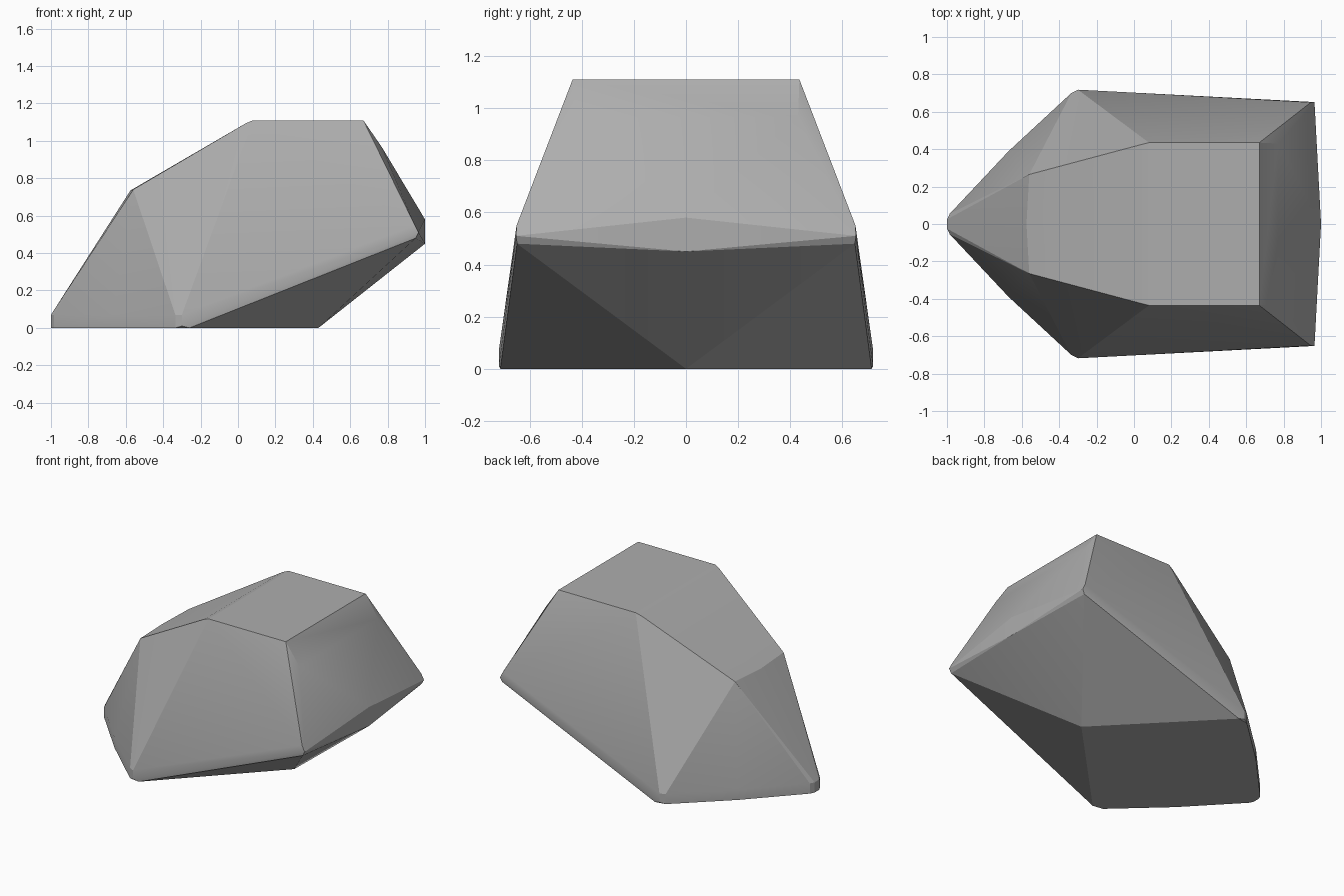
import bpy, bmesh, math

if "Cube" in bpy.data.objects:
    bpy.data.objects.remove(bpy.data.objects["Cube"])

# Corner points of one half of the rock (y >= 0), mirrored below
HALF = [
    # pointed end and foot rim
    (-1.0, 0.025, 0.0), (-1.0, 0.025, 0.07), (-0.985, 0.055, 0.0), (-0.985, 0.055, 0.07),
    (-0.67, 0.39, 0.0), (-0.67, 0.39, 0.07),
    (-0.335, 0.70, 0.0), (-0.335, 0.70, 0.07),
    (-0.30, 0.718, 0.01), (-0.30, 0.718, 0.07), (-0.26, 0.712, 0.0),
    # underside ridge and overhanging rim
    (0.43, 0.0, 0.0), (0.95, 0.648, 0.48), (0.965, 0.652, 0.51), (0.945, 0.65, 0.55),
    (1.0, 0.0, 0.45), (1.0, 0.0, 0.58),
    # top
    (0.77, 0.43, 0.965), (0.67, 0.435, 1.11), (0.08, 0.435, 1.11),
    (0.04, 0.425, 1.093), (-0.56, 0.265, 0.74), (-0.575, 0.0, 0.735),
]

bm = bmesh.new()
for x, y, z in HALF:
    bm.verts.new((x, y, z))
    if y > 0:
        bm.verts.new((x, -y, z))

# Wrap the points in a faceted shell and merge coplanar triangles
res = bmesh.ops.convex_hull(bm, input=bm.verts[:])
loose = [v for v in bm.verts if not v.link_faces]
bmesh.ops.delete(bm, geom=loose, context='VERTS')
bmesh.ops.dissolve_limit(bm, angle_limit=math.radians(1), verts=bm.verts[:], edges=bm.edges[:])
bmesh.ops.recalc_face_normals(bm, faces=bm.faces[:])

mesh = bpy.data.meshes.new("rock")
bm.to_mesh(mesh)
bm.free()
rock = bpy.data.objects.new("rock", mesh)
bpy.context.collection.objects.link(rock)

# Plain grey stone
stone = bpy.data.materials.new("stone grey")
stone.diffuse_color = (0.42, 0.42, 0.42, 1)
stone.use_nodes = True
stone.node_tree.nodes["Principled BSDF"].inputs["Base Color"].default_value = stone.diffuse_color
mesh.materials.append(stone)

# Facets stay crisp, only very shallow edges are softened
bpy.context.view_layer.objects.active = rock
rock.select_set(True)
bpy.ops.object.shade_smooth_by_angle(angle=math.radians(15))
